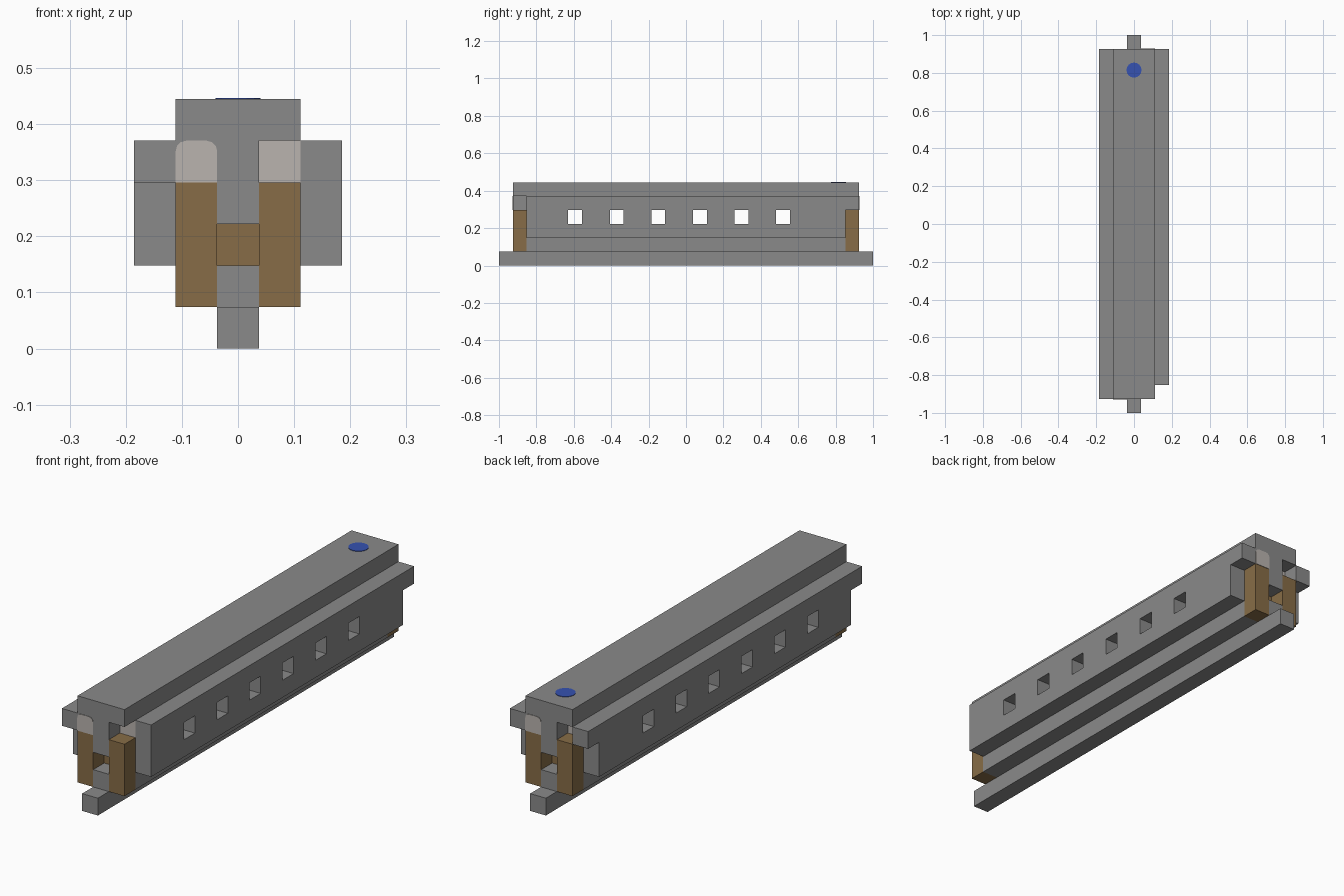
import bpy, bmesh, math

old = bpy.data.objects.get("Cube")
if old:
    bpy.data.objects.remove(old, do_unlink=True)

U = 2 / 27          # module size: the model is 27 modules long


def material(name, rgb):
    m = bpy.data.materials.new(name)
    m.use_nodes = True
    m.diffuse_color = (*rgb, 1)
    m.node_tree.nodes["Principled BSDF"].inputs["Base Color"].default_value = (*rgb, 1)
    return m


GREY = material("mid grey", (0.255, 0.255, 0.255))
BROWN = material("wood brown", (0.245, 0.152, 0.063))
LIGHT = material("pale grey", (0.49, 0.455, 0.43))
BLUE = material("blue", (0.037, 0.085, 0.44))


def finish(name, bm, mat):
    bmesh.ops.recalc_face_normals(bm, faces=bm.faces)
    mesh = bpy.data.meshes.new(name)
    bm.to_mesh(mesh)
    bm.free()
    mesh.materials.append(mat)
    ob = bpy.data.objects.new(name, mesh)
    bpy.context.collection.objects.link(ob)
    return ob


def add_box(bm, xs, ys, zs):
    """Box between two limits on each axis, measured in modules."""
    verts = bmesh.ops.create_cube(bm, size=1)["verts"]
    for v in verts:
        for i, lim in enumerate((xs, ys, zs)):
            v.co[i] = U * (max(lim) if v.co[i] > 0 else min(lim))


def box(name, xs, ys, zs, mat):
    bm = bmesh.new()
    add_box(bm, xs, ys, zs)
    return finish(name, bm, mat)


# Long parts
box("base_rail", (-0.5, 0.5), (-13.5, 13.5), (0, 1), GREY)
box("floor", (-1.5, 1.5), (-11.5, 11.5), (1, 2), GREY)
box("roof", (-1.5, 1.5), (-12.5, 12.5), (5, 6), GREY)

# Side walls with a row of square windows cut through
for side, s in (("left", 1), ("right", -1)):
    wall = box(side + "_wall", (1.5 * s, 2.5 * s), (-11.5, 11.5), (2, 5), GREY)
    bm = bmesh.new()
    for k in range(6):
        c = -8 + 3 * k
        add_box(bm, (s, 3 * s), (c - 0.5, c + 0.5), (3, 4))
    cutter = finish("window_cutter", bm, GREY)
    cutter.hide_render = True
    mod = wall.modifiers.new("windows", "BOOLEAN")
    mod.operation = "DIFFERENCE"
    mod.solver = "EXACT"
    mod.object = cutter
    bpy.context.view_layer.objects.active = wall
    bpy.ops.object.modifier_apply(modifier=mod.name)
    bpy.data.objects.remove(cutter, do_unlink=True)

# Ends: the same assembly turned half a circle, so e flips both x and y
for end, e in (("front", -1), ("back", 1)):
    outer = (11.5 * e, 12.5 * e)
    inner = (10.5 * e, 11.5 * e)
    for side, s in (("left", 1), ("right", -1)):
        box(f"{end}_{side}_post", (0.5 * s, 1.5 * s), outer, (1, 4), BROWN)
    box(end + "_sill", (-0.5, 0.5), outer, (1, 2), GREY)
    box(end + "_pillar", (-0.5, 0.5), outer, (3, 5), GREY)
    box(end + "_inner_panel", (-1.5, 1.5), inner, (2, 4), BROWN)
    box(end + "_inner_light_panel", (-1.5, 1.5), inner, (4, 5), LIGHT)
    box(end + "_lamp_block", (0.5 * e, 1.5 * e), outer, (4, 5), GREY)

    # Lamp face with rounded upper corners
    bm = bmesh.new()
    r = 0.25
    pts = [(0.5, 4), (1.5, 4)]
    for cx, start in ((1.5 - r, 0), (0.5 + r, 90)):
        for k in range(4):
            a = math.radians(start + 30 * k)
            pts.append((cx + r * math.cos(a), 5 - r + r * math.sin(a)))
    y = e * 12.5 * U
    face = bm.faces.new([bm.verts.new((e * x * U, y, z * U)) for x, z in pts])
    ext = bmesh.ops.extrude_face_region(bm, geom=[face])["geom"]
    for v in ext:
        if isinstance(v, bmesh.types.BMVert):
            v.co.y += e * 0.002
    finish(end + "_lamp_face", bm, LIGHT)

# Overhanging ends of the ledges; the front left one is absent
for name, s, e in (("back_left", 1, 1), ("back_right", -1, 1), ("front_right", -1, -1)):
    box(name + "_ledge_end", (1.5 * s, 2.5 * s), (11.5 * e, 12.5 * e), (4, 5), GREY)

# Round blue marker on the roof
bm = bmesh.new()
bmesh.ops.create_cone(bm, cap_ends=True, segments=16, radius1=0.04, radius2=0.04, depth=0.004)
bmesh.ops.translate(bm, verts=bm.verts, vec=(0, 11 * U, 6 * U))
finish("roof_marker", bm, BLUE)
